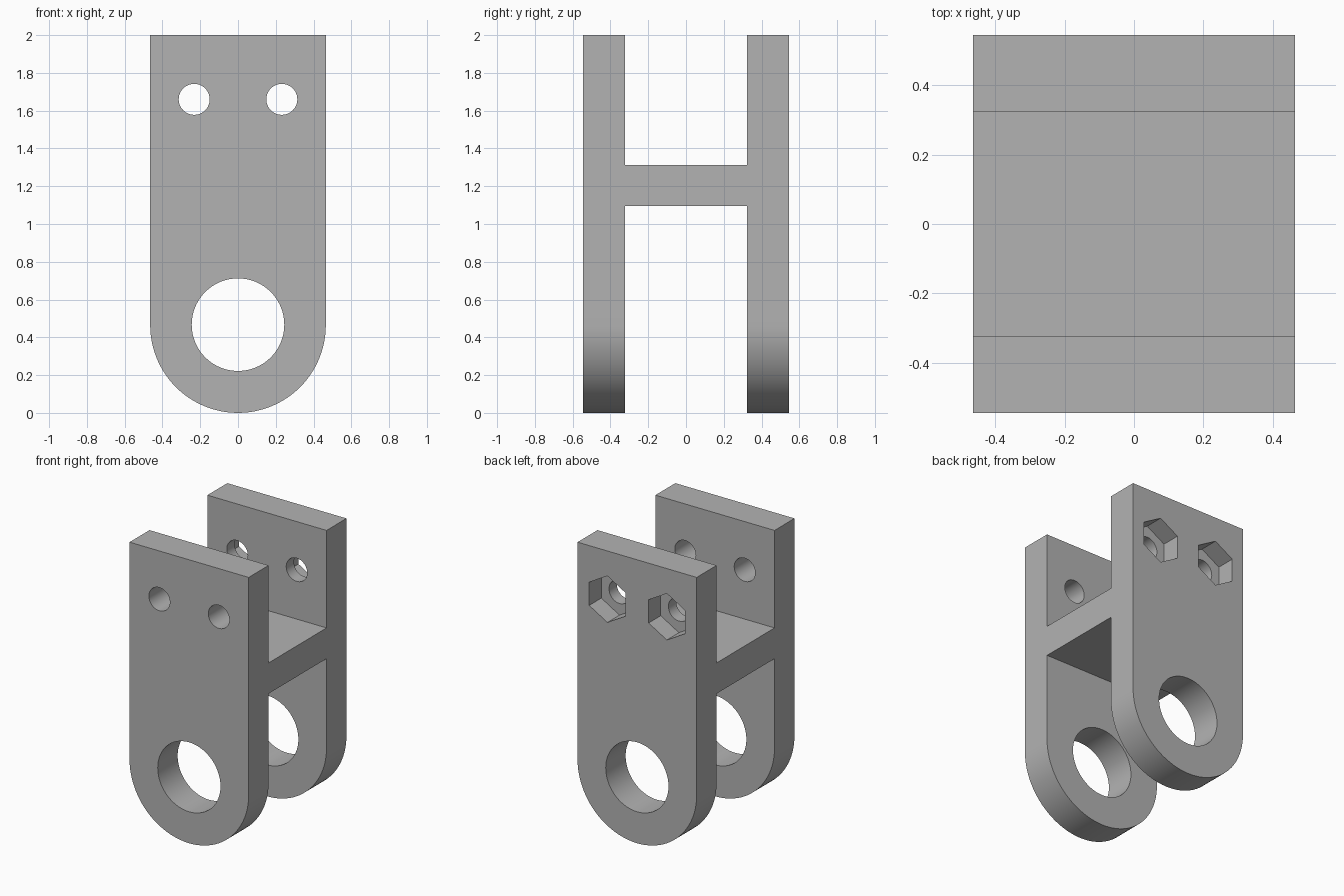
import bpy, bmesh
from math import cos, sin, pi, radians
from mathutils import Vector

if "Cube" in bpy.data.objects:
    bpy.data.objects.remove(bpy.data.objects["Cube"])

HALF_W, HEIGHT = 0.465, 2.0          # plate half width (also foot radius) and height
OUT, IN = 0.545, 0.323               # outer and inner plate faces along y
BAR_LOW, BAR_HIGH = 1.095, 1.312     # cross bar
BOLT_X, BOLT_Z, BOLT_R = 0.232, 1.66, 0.082
NUT_R, NUT_DEPTH = 0.164, 0.135
EYE_R = 0.245

grey = bpy.data.materials.new("light_grey")
grey.use_nodes = True
grey.diffuse_color = (0.45, 0.45, 0.45, 1)
grey.node_tree.nodes["Principled BSDF"].inputs["Base Color"].default_value = (0.45, 0.45, 0.45, 1)


def prism(name, points, direction):
    """Extrude a closed outline of 3D points along a direction."""
    bm = bmesh.new()
    face = bm.faces.new([bm.verts.new(p) for p in points])
    extruded = bmesh.ops.extrude_face_region(bm, geom=[face])["geom"]
    moved = [v for v in extruded if isinstance(v, bmesh.types.BMVert)]
    bmesh.ops.translate(bm, verts=moved, vec=Vector(direction))
    bmesh.ops.recalc_face_normals(bm, faces=bm.faces)
    mesh = bpy.data.meshes.new(name)
    bm.to_mesh(mesh)
    bm.free()
    mesh.materials.append(grey)
    obj = bpy.data.objects.new(name, mesh)
    bpy.context.collection.objects.link(obj)
    return obj


def ring(x, z, radius, count, y):
    """Outline of a regular polygon facing y, with a corner at the top."""
    steps = [2 * pi * i / count for i in range(count)]
    return [(x + radius * sin(a), y, z + radius * cos(a)) for a in steps]


def combine(target, tool, operation):
    """Apply a boolean and remove the helper shape."""
    mod = target.modifiers.new(operation, "BOOLEAN")
    mod.operation, mod.object, mod.solver = operation, tool, "EXACT"
    bpy.context.view_layer.objects.active = target
    bpy.ops.object.modifier_apply(modifier=mod.name)
    bpy.data.objects.remove(tool)


# Two plates joined by a cross bar: an H section run along x
quarter = [(OUT, HEIGHT), (IN, HEIGHT), (IN, BAR_HIGH)]
lower = [(IN, BAR_LOW), (IN, -0.1), (OUT, -0.1)]
right_half = quarter + [(-y, z) for y, z in reversed(quarter)]
h_section = right_half + [(-y, z) for y, z in reversed(lower)] + lower
bracket = prism("clevis_bracket", [(-0.6, y, z) for y, z in h_section], (1.2, 0, 0))

# Square top and round foot, trimmed from the front outline
foot = [(HALF_W * cos(pi * i / 48), -1, HALF_W - HALF_W * sin(pi * i / 48)) for i in range(49)]
outline = foot + [(-HALF_W, -1, HEIGHT + 0.2), (HALF_W, -1, HEIGHT + 0.2)]
combine(bracket, prism("outline_tool", outline, (0, 2, 0)), "INTERSECT")

# Large pivot eye through both plates
combine(bracket, prism("eye_tool", ring(0, HALF_W + 0.002, EYE_R, 96, -1), (0, 2, 0)), "DIFFERENCE")

# Bolt holes through both plates, with hexagonal nut pockets in the back
for x in (-BOLT_X, BOLT_X):
    hole = prism("bolt_tool", ring(x, BOLT_Z, BOLT_R, 48, -1), (0, 2, 0))
    combine(bracket, hole, "DIFFERENCE")
    pocket = prism("nut_tool", ring(x, BOLT_Z, NUT_R, 6, OUT - NUT_DEPTH), (0, 0.5, 0))
    combine(bracket, pocket, "DIFFERENCE")

# Smooth round walls, crisp edges
bpy.ops.object.select_all(action="DESELECT")
bracket.select_set(True)
bpy.context.view_layer.objects.active = bracket
bpy.ops.object.shade_smooth_by_angle(angle=radians(30))
